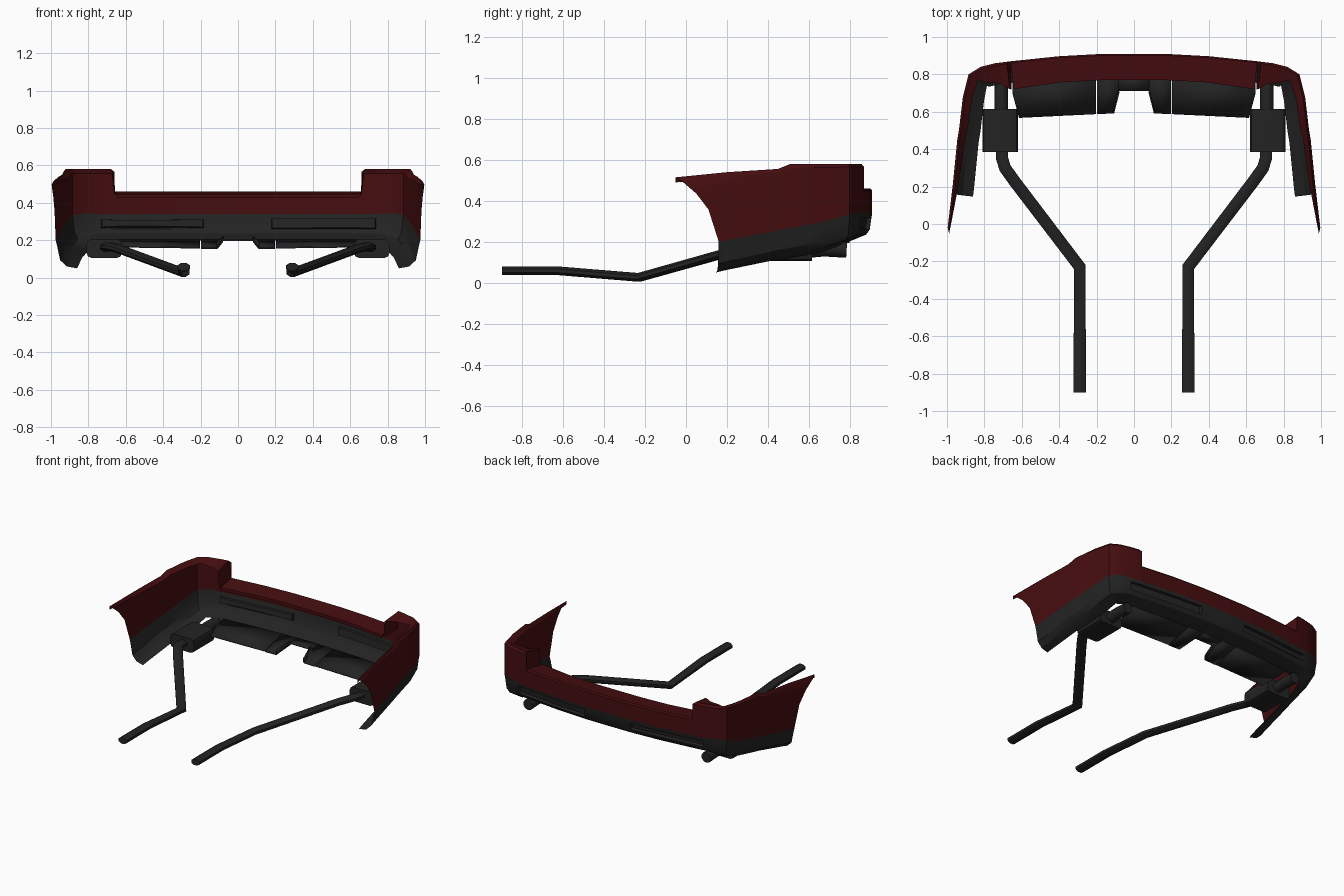
import bpy, bmesh, math
from mathutils import Vector

old = bpy.data.objects.get("Cube")
if old:
    bpy.data.objects.remove(old, do_unlink=True)


def material(name, rgb):
    m = bpy.data.materials.new(name)
    m.use_nodes = True
    m.diffuse_color = (*rgb, 1)
    bsdf = m.node_tree.nodes["Principled BSDF"]
    bsdf.inputs["Base Color"].default_value = (*rgb, 1)
    bsdf.inputs["Roughness"].default_value = 0.6
    return m


RED = material("dark red paint", (0.06, 0.004, 0.005))
BLACK = material("black plastic", (0.017, 0.017, 0.017))


def finish(name, bm, mat, angle=30):
    me = bpy.data.meshes.new(name)
    bm.to_mesh(me)
    bm.free()
    ob = bpy.data.objects.new(name, me)
    bpy.context.collection.objects.link(ob)
    me.materials.append(mat)
    bpy.ops.object.select_all(action='DESELECT')
    ob.select_set(True)
    bpy.context.view_layer.objects.active = ob
    bpy.ops.object.shade_smooth_by_angle(angle=math.radians(angle))
    return ob


def loft(sections, closed=False):
    """Skin a row of sections, each an equal list of points."""
    bm = bmesh.new()
    vs = [[bm.verts.new(p) for p in s] for s in sections]
    n = len(vs[0])
    for a, b in zip(vs, vs[1:]):
        for j in range(n if closed else n - 1):
            k = (j + 1) % n
            bm.faces.new((a[j], b[j], b[k], a[k]))
    if closed:
        bm.faces.new(vs[0])
        bm.faces.new(vs[-1][::-1])
        bmesh.ops.recalc_face_normals(bm, faces=bm.faces)
    return bm


def flip(p):
    return Vector((-p[0], p[1], p[2]))


def mirrored(sections):
    return [[flip(p) for p in s] for s in reversed(sections)]


# Half outline: x, y, top, seam, bottom, shelf depth
HALF = [
    (0, .91, .46, .34, .235, .14),
    (.18, .909, .46, .34, .235, .14),
    (.40, .897, .46, .34, .235, .14),
    (.66, .87, .58, .34, .235, .15),
    (.74, .86, .58, .34, .235, .11),
    (.82, .84, .58, .345, .225, .09),
    (.885, .80, .58, .335, .21, .06),
    (.915, .68, .58, .30, .175, .05),
    (.935, .51, .58, .268, .14, .045),
    (.945, .45, .556, .256, .13, .04),
    (.97, .20, .54, .208, .07, .03),
    (1.0, -.05, .515, .20, .06, .012),
]


def outward(i):
    a, b = HALF[max(i - 1, 0)], HALF[min(i + 1, len(HALF) - 1)]
    t = Vector((b[0] - a[0], b[1] - a[1], 0)).normalized()
    return Vector((-t.y, t.x, 0)) if i else Vector((0, 1, 0))


def at(i, inset, z):
    return Vector((HALF[i][0], HALF[i][1], z)) - outward(i) * inset


# Centre bar with its shelf
def bar_section(i):
    d = HALF[i][5]
    return [at(i, d, .425), at(i, d, .447), at(i, .008, .46), at(i, 0, .45), at(i, 0, .34)]


half = [bar_section(i) for i in range(4)]
finish("bumper_bar", loft(mirrored(half[1:]) + half), RED)

# Raised corners that sweep forward to the wheel arches
ARCH = {0: 0, .06: .03, .25: .10, .5: .16, 1: .21}
corner = []
for i in range(3, len(HALF)):
    _, _, top, seam, _, shelf = HALF[i]
    s = [at(i, shelf, top - .025), at(i, .012, top)]
    for t, shift in ARCH.items():
        if t == 0:
            continue
        p = at(i, 0, top + (seam - top) * t)
        if i == len(HALF) - 1:
            p += Vector((-.12 * shift, shift, 0))
        s.append(p)
    corner.append(s)
for p in corner[0][:2]:
    p.x += .02
first = corner[0]
step = [[first[1], first[0]],
        [Vector((.66, .87, .44)), Vector((.655, .72, .44))]]
for side, secs, st in (("left", corner, step),
                       ("right", mirrored(corner), [[flip(p) for p in r] for r in step])):
    finish(side + "_corner", loft(secs), RED)
    finish(side + "_corner_step", loft(st), RED)

# Lower skirt with an inward lip, open at the wheel arches
skirt = []
for i in range(len(HALF)):
    _, y, _, seam, bottom, _ = HALF[i]
    side = min(1, max(0, (.85 - y) / .6))
    lip_drop = .035 - .025 * side
    s = [at(i, d * (1 + side), seam + (bottom - seam) * t)
         for t, d in ((0, 0), (.22, .004), (.76, .012), (1, .03))]
    s.append(at(i, .115, bottom - lip_drop))
    if i == len(HALF) - 1:
        s = [p + Vector((-.025, .21, 0)) for p in s]
    skirt.append(s)
bm = loft(mirrored(skirt[1:]) + skirt)

# Long recessed slots across the back
for sign in (1, -1):
    faces = []
    for f in bm.faces:
        c = f.calc_center_median()
        zs = [v.co.z for v in f.verts]
        if .18 < c.x * sign < .74 and c.y > .8 and .25 < min(zs) and max(zs) < .325:
            faces.append(f)
    bmesh.ops.inset_region(bm, faces=faces, thickness=.008, depth=-.002)
    bmesh.ops.inset_region(bm, faces=faces, thickness=.004, depth=-.02)
finish("lower_skirt", bm, BLACK)


# Underbody panels
def panel(name, pts):
    bm = bmesh.new()
    bm.faces.new([bm.verts.new(p) for p in pts])
    bmesh.ops.recalc_face_normals(bm, faces=bm.faces)
    ob = finish(name, bm, BLACK)
    mod = ob.modifiers.new("thickness", 'SOLIDIFY')
    mod.thickness = .008
    mod.offset = 0


panel("centre_floor", [(-.08, .71, .20), (.08, .71, .20), (.085, .80, .2), (-.085, .80, .2)])
FLOORS = {
    "inner_floor": [(.08, .71, .195), (.11, .592, .157), (.198, .588, .157),
                    (.198, .795, .2), (.08, .80, .2)],
    "outer_floor": [(.203, .588, .16), (.615, .568, .165), (.65, .70, .19),
                    (.65, .765, .2), (.40, .785, .2), (.203, .795, .2)],
    "notch_wall": [(.08, .71, .2), (.11, .592, .157), (.11, .592, .19), (.08, .71, .22)],
}
for name, pts in FLOORS.items():
    panel("left_" + name, pts)
    panel("right_" + name, [flip(p) for p in pts])


# Exhausts: flattened pipe, box muffler, tail pipe
def tube(path, rx, rz, sides=8):
    rings = []
    path = [Vector(p) for p in path]
    for i, p in enumerate(path):
        t = (path[min(i + 1, len(path) - 1)] - path[max(i - 1, 0)]).normalized()
        across = t.cross(Vector((0, 0, 1))).normalized()
        up = across.cross(t)
        ring = []
        for k in range(sides):
            a = 2 * math.pi * (k + .5) / sides
            ring.append(p + across * rx * math.cos(a) + up * rz * math.sin(a))
        rings.append(ring)
    return rings


PIPE = [(.29, -.90, .058), (.29, -.62, .058), (.29, -.23, .026), (.64, .23, .155),
        (.69, .30, .167), (.705, .35, .165), (.705, .40, .16)]
TAIL = [(.71, .60, .16), (.71, .66, .165), (.71, .70, .165), (.71, .785, .16)]

for side, sign in (("left", 1), ("right", -1)):
    def place(path):
        return [(x * sign, y, z) for x, y, z in path]

    finish(side + "_exhaust_pipe", loft(tube(place(PIPE), .035, .023), True), BLACK, 50)
    finish(side + "_tail_pipe", loft(tube(place(TAIL), .038, .038, 10), True), BLACK, 50)

    bm = bmesh.new()
    bmesh.ops.create_cube(bm, size=1)
    for v in bm.verts:
        v.co = Vector((.715 * sign + v.co.x * .19, .50 + v.co.y * .23, .155 + v.co.z * .10))
    long_edges = [e for e in bm.edges if abs(e.verts[0].co.y - e.verts[1].co.y) > .1]
    bmesh.ops.bevel(bm, geom=long_edges, offset=.028, segments=2, profile=.5, affect='EDGES')
    finish(side + "_muffler", bm, BLACK)
